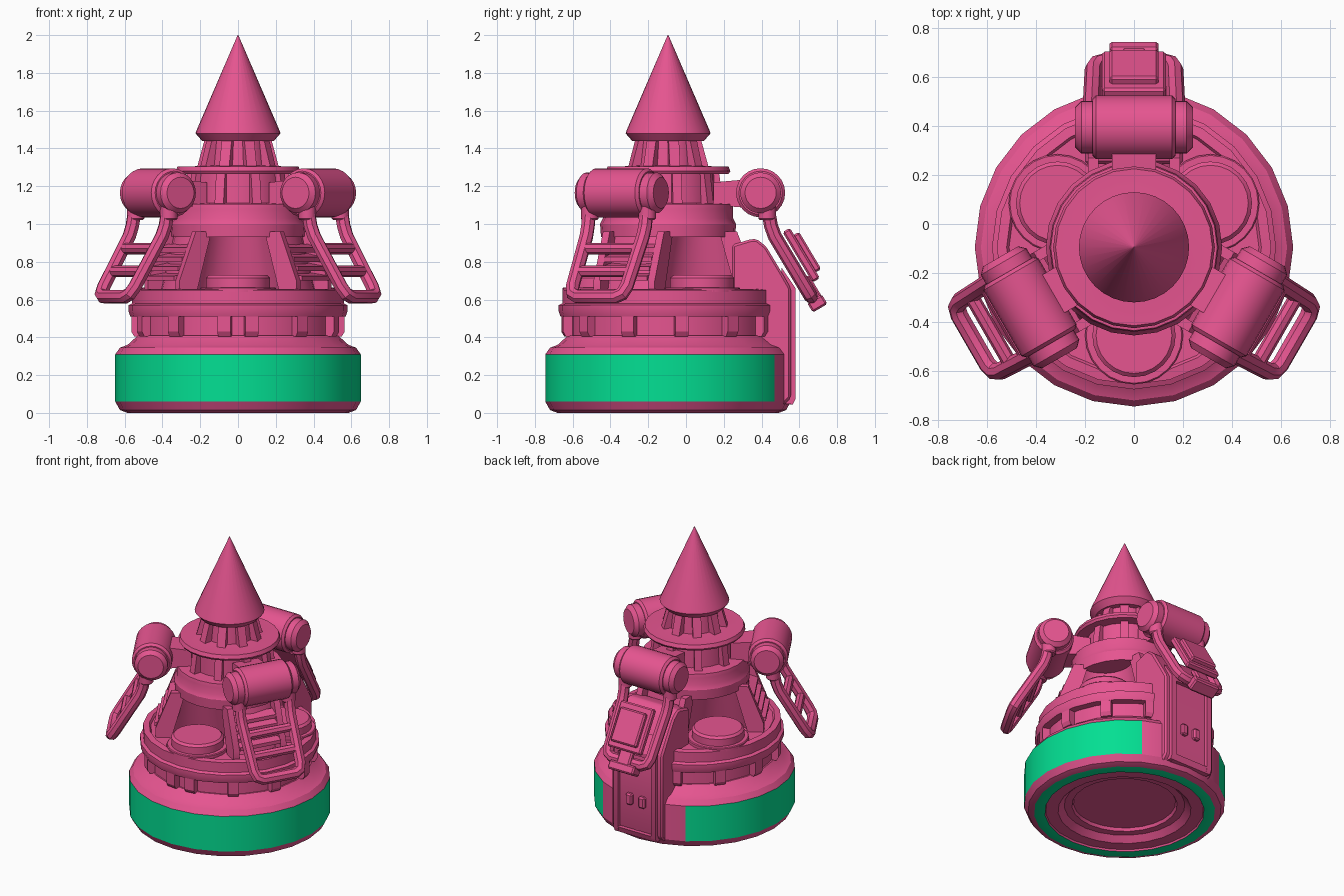
import bpy, bmesh, math
from mathutils import Matrix, Vector

if "Cube" in bpy.data.objects:
    bpy.data.objects.remove(bpy.data.objects["Cube"])

AXIS = Matrix.Translation((0, -0.095, 0))   # vertical axis of the round body


def material(name, rgb):
    m = bpy.data.materials.new(name)
    m.use_nodes = True
    m.diffuse_color = (*rgb, 1)
    m.node_tree.nodes["Principled BSDF"].inputs["Base Color"].default_value = (*rgb, 1)
    return m


PINK = material("pink", (0.79, 0.09, 0.28))
GREEN = material("green", (0.001, 0.74, 0.29))


def smooth(ob):
    bpy.ops.object.select_all(action='DESELECT')
    ob.select_set(True)
    bpy.context.view_layer.objects.active = ob
    bpy.ops.object.shade_smooth_by_angle(angle=math.radians(28))


def finish(name, bm, turn=0, bevel=0):
    """Turn a mesh about the body axis and make it an object."""
    bmesh.ops.remove_doubles(bm, verts=bm.verts, dist=1e-5)
    bmesh.ops.recalc_face_normals(bm, faces=bm.faces)
    if bevel:
        bmesh.ops.bevel(bm, geom=bm.edges[:], offset=bevel, segments=1, affect='EDGES')
    bm.transform(AXIS @ Matrix.Rotation(math.radians(turn), 4, 'Z'))
    me = bpy.data.meshes.new(name)
    bm.to_mesh(me)
    bm.free()
    me.materials.append(PINK)
    ob = bpy.data.objects.new(name, me)
    bpy.context.collection.objects.link(ob)
    smooth(ob)
    return ob


def lathe(name, profile, steps=24):
    bm = bmesh.new()
    vs = [bm.verts.new((r, 0, z)) for r, z in profile]
    es = [bm.edges.new(p) for p in zip(vs, vs[1:])]
    bmesh.ops.spin(bm, geom=vs + es, cent=(0, 0, 0), axis=(0, 0, 1),
                   angle=math.tau, steps=steps)
    return finish(name, bm)


def prism(name, profile, x0, x1, turn=0, bevel=0):
    """Extrude a (radial, height) outline sideways."""
    bm = bmesh.new()
    f = bm.faces.new([bm.verts.new((x0, r, z)) for r, z in profile])
    new = bmesh.ops.extrude_face_region(bm, geom=[f])["geom"]
    bmesh.ops.translate(bm, vec=(x1 - x0, 0, 0),
                        verts=[v for v in new if isinstance(v, bmesh.types.BMVert)])
    return finish(name, bm, turn, bevel)


def cylinder(name, centre, radius, depth, turn=0, sideways=False, bevel=0.015, top=None):
    bm = bmesh.new()
    bmesh.ops.create_cone(bm, cap_ends=True, segments=24, radius1=radius,
                          radius2=top or radius, depth=depth)
    if bevel:
        rims = [e for e in bm.edges if abs(e.verts[0].co.z - e.verts[1].co.z) < 1e-4]
        bmesh.ops.bevel(bm, geom=rims, offset=bevel, segments=1, affect='EDGES')
    rot = Matrix.Rotation(math.pi / 2, 4, 'Y') if sideways else Matrix()
    bm.transform(Matrix.Translation(centre) @ rot)
    return finish(name, bm, turn)


def slab(name, centre, size, tilt, bevel=0.01):
    bm = bmesh.new()
    bmesh.ops.create_cube(bm, size=1)
    bm.transform(Matrix.Translation(centre) @ Matrix.Rotation(tilt, 4, 'X')
                 @ Matrix.Diagonal((*size, 1)))
    return finish(name, bm, 0, bevel)


def tube(name, points, radius, turn):
    cu = bpy.data.curves.new(name, 'CURVE')
    cu.dimensions = '3D'
    cu.bevel_depth, cu.bevel_resolution, cu.use_fill_caps = radius, 2, True
    sp = cu.splines.new('POLY')
    sp.points.add(len(points) - 1)
    m = AXIS @ Matrix.Rotation(math.radians(turn), 4, 'Z')
    for p, co in zip(sp.points, points):
        p.co = (*(m @ Vector(co)), 1)
    ob = bpy.data.objects.new(name, cu)
    bpy.context.collection.objects.link(ob)
    bpy.ops.object.select_all(action='DESELECT')
    ob.select_set(True)
    bpy.context.view_layer.objects.active = ob
    bpy.ops.object.convert(target='MESH')
    ob.data.materials.clear()
    ob.data.materials.append(PINK)
    smooth(ob)


# Round base with a recessed underside, toothed groove and deck
base = lathe("base", [
    (0, 0.07), (0.33, 0.07), (0.34, 0.05), (0.39, 0.05), (0.43, 0.012), (0.51, 0.012),
    (0.515, 0), (0.585, 0), (0.625, 0.015), (0.65, 0.06), (0.65, 0.31), (0.625, 0.345),
    (0.585, 0.36), (0.53, 0.41), (0.52, 0.41), (0.52, 0.51), (0.57, 0.51), (0.58, 0.54),
    (0.58, 0.57), (0.56, 0.58), (0.56, 0.65), (0.52, 0.655), (0.51, 0.64), (0, 0.64)])
base.data.materials.append(GREEN)
for f in base.data.polygons:
    x, y, z = f.center
    r, back = math.hypot(x, y + 0.095), abs(math.atan2(x, y + 0.095))
    side_band = 0.06 < z < 0.31 and r > 0.6 and back > math.radians(30)
    if side_band or (z < 0.005 and r > 0.5):
        f.material_index = 1
for i in range(6):
    for s in (-1, 1):
        prism("groove_tooth", [(0.5, 0.405), (0.55, 0.405), (0.565, 0.43), (0.565, 0.515),
                               (0.5, 0.515)], -0.035, 0.035, 180 + s * (7.5 + 30 * i))

# Tapered frame with three round alcoves, each holding a pad
frame = lathe("frame", [(0, 0.63), (0.42, 0.63), (0.34, 0.95), (0, 0.95)])
for turn in (60, 180, 300):
    cutter = cylinder("alcove_cutter", (0, 0.39, 0.785), 0.255, 0.29, turn, bevel=0, top=0.19)
    cutter.hide_render = True
    mod = frame.modifiers.new("alcove", 'BOOLEAN')
    mod.operation, mod.solver, mod.object = 'DIFFERENCE', 'EXACT', cutter
    bpy.context.view_layer.objects.active = frame
    bpy.ops.object.modifier_apply(modifier=mod.name)
    bpy.data.objects.remove(cutter)
    cylinder("pad_base", (0, 0.36, 0.65), 0.2, 0.03, turn, bevel=0.005)
    cylinder("pad", (0, 0.36, 0.685), 0.17, 0.09, turn)
smooth(frame)

# Collars and pointed tip
lathe("collars", [(0, 0.93), (0.355, 0.93), (0.36, 1.0), (0.345, 1.03), (0.345, 1.08),
                  (0.34, 1.105), (0.25, 1.11), (0.245, 1.265), (0.32, 1.265), (0.33, 1.28),
                  (0.32, 1.305), (0.24, 1.305), (0.165, 1.31), (0.15, 1.45)])
lathe("tip_cone", [(0, 1.44), (0.19, 1.44), (0.225, 1.48), (0.22, 1.495), (0.002, 2)], 32)
for i in range(9):
    prism("collar_rib", [(0.2, 1.1), (0.295, 1.1), (0.27, 1.27), (0.2, 1.27)],
          -0.025, 0.025, 40 * i)
    prism("neck_rib", [(0.12, 1.3), (0.215, 1.3), (0.175, 1.445), (0.12, 1.445)],
          -0.028, 0.028, 40 * i)

# Hinged arms, repeated three times around the body
KNEE, FOOT = Vector((0, 0.555, 0.95)), Vector((0, 0.755, 0.615))
TILT = math.atan2(FOOT.y - KNEE.y, KNEE.z - FOOT.z)
for turn in (0, 120, 240):
    # cheeks and louvres on the frame
    for s in (-1, 1):
        a, b = sorted((s * 0.145, s * 0.187))
        prism("frame_cheek", [(0.36, 0.64), (0.465, 0.64), (0.465, 0.7), (0.365, 0.96),
                              (0.27, 0.96)], a, b, turn)
    if turn:
        for i in range(4):
            r, z = 0.475 - 0.025 * i, 0.7 + 0.05 * i
            prism("louvre", [(0.34, z), (r, z), (r, z + 0.025), (0.34, z + 0.045)],
                  -0.145, 0.145, turn)

    # hinge drum and bracket
    prism("hinge_bracket", [(0.24, 1.1), (0.49, 1.08), (0.49, 1.24), (0.4, 1.235),
                            (0.24, 1.22)], -0.09, 0.09, turn)
    cylinder("hinge_drum", (0, 0.49, 1.165), 0.13, 0.34, turn, True)
    cylinder("hinge_cap", (0, 0.49, 1.165), 0.108, 0.48, turn, True, 0.025)

    # looped handle
    half = [(0.175, 0.525, 1.1), (0.175, 0.545, 0.99), (0.173, 0.565, 0.935),
            (0.165, 0.725, 0.668), (0.15, 0.748, 0.63), (0.115, 0.757, 0.615)]
    loop = half + [(-x, y, z) for x, y, z in reversed(half)]
    tube("handle", loop, 0.037, turn)
    for s in (-1, 1):
        cylinder("handle_socket", (s * 0.175, 0.525, 1.06), 0.046, 0.08, turn, bevel=0.008)
    if turn:
        for t in (0.24, 0.6):
            p = KNEE.lerp(FOOT, t)
            tube("handle_rung", [(-0.17, p.y, p.z), (0.17, p.y, p.z)], 0.03, turn)

# Cover plate and clamp on the rear handle
slab("cover_plate", (0, 0.705, 0.835), (0.26, 0.045, 0.31), TILT)
slab("cover_plate_raised", (0, 0.735, 0.85), (0.2, 0.04, 0.23), TILT)
slab("handle_clamp", (0, 0.79, 0.58), (0.2, 0.09, 0.06), TILT)
slab("clamp_link", (0, 0.765, 0.66), (0.1, 0.04, 0.14), TILT)

# Rear housing with framed panel and two buttons
prism("rear_housing", [(0.34, 0.05), (0.61, 0.04), (0.65, 0.08), (0.65, 0.66),
                       (0.61, 0.73), (0.52, 0.88), (0.47, 0.92), (0.44, 0.92),
                       (0.34, 0.89)], -0.2, 0.2, bevel=0.012)
for s in (-1, 1):
    a, b = sorted((s * 0.13, s * 0.165))
    prism("panel_frame_side", [(0.6, 0.05), (0.66, 0.045), (0.675, 0.075), (0.675, 0.66),
                               (0.6, 0.77)], a, b)
    slab("panel_button", (s * 0.05, 0.65, 0.3), (0.05, 0.05, 0.08), 0)
prism("panel_frame_bottom", [(0.6, 0.045), (0.66, 0.045), (0.675, 0.085), (0.6, 0.085)],
      -0.14, 0.14)
prism("panel_frame_top", [(0.6, 0.63), (0.675, 0.63), (0.675, 0.66), (0.6, 0.77)],
      -0.165, 0.165)
